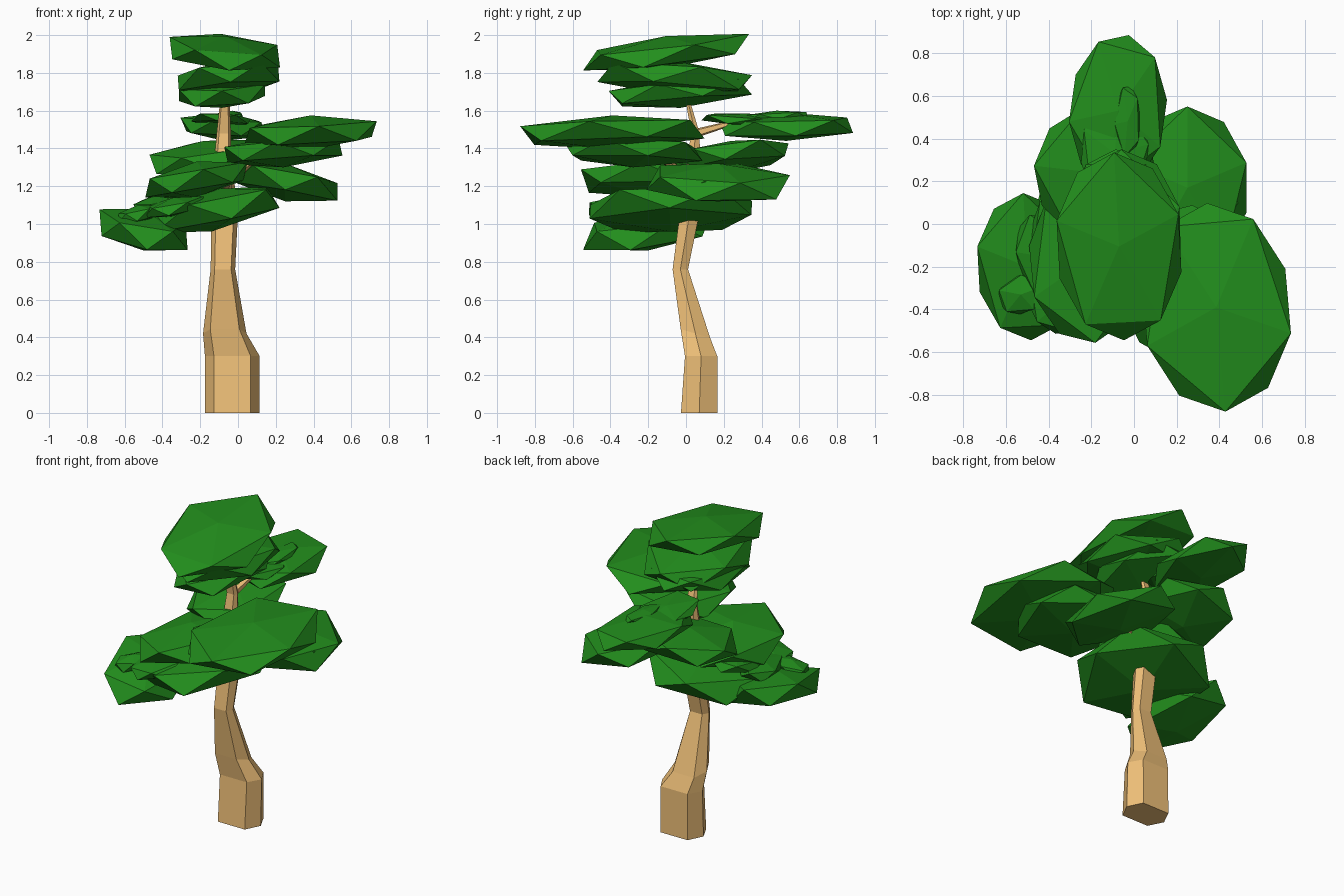
import bpy
from math import sin, cos, radians
from mathutils import Vector


def material(name, rgb):
    m = bpy.data.materials.new(name)
    m.diffuse_color = (*rgb, 1)
    return m


BARK = material("bark", (0.87, 0.53, 0.19))
LEAF = material("leaf", (0.016, 0.27, 0.012))


def mesh_object(name, verts, faces, mat):
    me = bpy.data.meshes.new(name)
    me.from_pydata(verts, [], faces)
    me.materials.append(mat)
    ob = bpy.data.objects.new(name, me)
    bpy.context.collection.objects.link(ob)
    return ob


def loft(name, rings, mat):
    """Skin a closed tube through rings of equal length."""
    n = len(rings[0])
    verts = [v for r in rings for v in r]
    faces = [(k * n + i, k * n + (i + 1) % n, (k + 1) * n + (i + 1) % n, (k + 1) * n + i)
             for k in range(len(rings) - 1) for i in range(n)]
    faces += [tuple(reversed(range(n))), tuple(range(len(verts) - n, len(verts)))]
    return mesh_object(name, verts, faces, mat)


def pad(name, c, rx, ry, h, phase=0, turn=0, sx=0, sy=0):
    """Flattened icosahedron, sheared in z by slopes sx and sy."""
    raw = [(0, 0, 1)]
    raw += [(cos(radians(phase + 72 * i)), sin(radians(phase + 72 * i)), 0.5) for i in range(5)]
    raw += [(cos(radians(phase + 36 + 72 * i)), sin(radians(phase + 36 + 72 * i)), -0.5)
            for i in range(5)]
    raw += [(0, 0, -1)]
    ct, st = cos(radians(turn)), sin(radians(turn))
    verts = []
    for x, y, z in raw:
        x, y = x * rx, y * ry
        x, y = x * ct - y * st, x * st + y * ct
        verts.append((c[0] + x, c[1] + y, c[2] + z * h + sx * x + sy * y))
    faces = []
    for i in range(5):
        j = (i + 1) % 5
        faces += [(0, 1 + i, 1 + j), (1 + i, 6 + i, 1 + j), (6 + i, 6 + j, 1 + j), (11, 6 + j, 6 + i)]
    return mesh_object(name, verts, faces, LEAF)


# Trunk: crooked six-sided sections (x, y, z, rx, ry, slope along y)
sections = [
    (-0.03, 0.07, 0, 0.145, 0.13, 0),
    (-0.03, 0.08, 0.30, 0.145, 0.115, 0),
    (-0.07, 0.05, 0.42, 0.115, 0.105, -0.3),
    (-0.08, -0.03, 0.76, 0.065, 0.055, 0),
    (-0.07, 0.02, 1.06, 0.07, 0.07, 0),
    (-0.08, 0.04, 1.35, 0.045, 0.045, 0),
    (-0.075, 0.05, 1.48, 0.038, 0.03, 0),
    (-0.07, 0.01, 1.65, 0.025, 0.015, 0),
]
angles = [radians(a) for a in (0, 48, 132, 180, 228, 312)]
rings = [[(x + rx * cos(a), y + ry * sin(a), z + s * ry * sin(a)) for a in angles]
         for x, y, z, rx, ry, s in sections]
loft("trunk", rings, BARK)

# Branches: tapered five-sided limbs into the leaf pads
for k, (a, b, r) in enumerate([
    ((-0.07, 0.05, 1.48), (-0.05, 0.26, 1.54), 0.025),
    ((-0.07, 0.02, 1.06), (-0.40, -0.15, 1.01), 0.035),
    ((-0.06, 0.02, 1.06), (0.18, 0.16, 1.19), 0.04),
    ((-0.07, 0.03, 1.22), (0.16, -0.18, 1.39), 0.03),
    ((-0.07, 0.02, 1.14), (-0.05, -0.16, 1.23), 0.035),
]):
    a, b = Vector(a), Vector(b)
    q = (b - a).to_track_quat('Z', 'Y')
    limb = [[p + q @ Vector((s * cos(radians(72 * i)), s * sin(radians(72 * i)), 0))
             for i in range(5)] for p, s in ((a, r), (b, r * 0.5))]
    loft(f"branch_{k + 1}", limb, BARK)

# Crown pads
pad("crown_top", (-0.07, -0.105, 1.91), 0.30, 0.44, 0.085, 18, 3, -0.08, 0.12)
pad("crown_middle", (-0.05, -0.06, 1.77), 0.28, 0.41, 0.095, 20, 0, 0.09, -0.07)
pad("crown_lower", (-0.085, -0.03, 1.695), 0.24, 0.38, 0.08, 54, 0, 0.06, 0.08)

# Upper back pads
pad("back_pad", (-0.075, 0.53, 1.515), 0.23, 0.36, 0.075, 46, -3, -0.05, 0.02)
pad("back_pad_small", (-0.09, 0.33, 1.55), 0.16, 0.25, 0.035, 10, 0, -0.05, -0.06)
pad("back_pad_sprig", (-0.03, 0.48, 1.57), 0.06, 0.17, 0.03, 40, 0, 0, 0.05)

# Right front pads
pad("front_right_pad", (0.385, -0.39, 1.485), 0.355, 0.49, 0.09, 54, 5, 0.05, 0.03)
pad("front_right_underpad", (0.24, -0.28, 1.385), 0.32, 0.37, 0.085, 48, 0, 0.07, -0.03)

# Right back pads
pad("back_right_pad", (0.25, 0.17, 1.22), 0.29, 0.38, 0.10, 18, 0, -0.18, -0.03)
pad("back_right_sprig", (0.36, 0.12, 1.22), 0.12, 0.17, 0.05, 50, 20, -0.15, 0)

# Left pads
pad("left_back_pad", (-0.18, 0.24, 1.355), 0.29, 0.31, 0.085, 30, 0, 0.12, 0.12)
pad("left_middle_pad", (-0.22, -0.17, 1.235), 0.275, 0.39, 0.095, 62, 0, 0.17, 0.0)
pad("left_lower_pad", (-0.14, -0.08, 1.075), 0.36, 0.45, 0.115, 35, 0, 0.19, 0.02)
pad("left_end_pad", (-0.50, -0.20, 0.97), 0.24, 0.345, 0.11, 18, 3, -0.17, 0.14)

# Small sprigs over the left pads
for k, (c, rx, ry, t) in enumerate([
    ((-0.53, -0.33, 1.05), 0.11, 0.09, 20),
    ((-0.44, -0.15, 1.10), 0.11, 0.20, 10),
    ((-0.34, -0.36, 1.09), 0.17, 0.15, -45),
    ((-0.36, -0.02, 1.17), 0.12, 0.20, -10),
]):
    pad(f"left_sprig_{k + 1}", c, rx, ry, 0.05, 25 * k, t, 0.2, 0.1)
